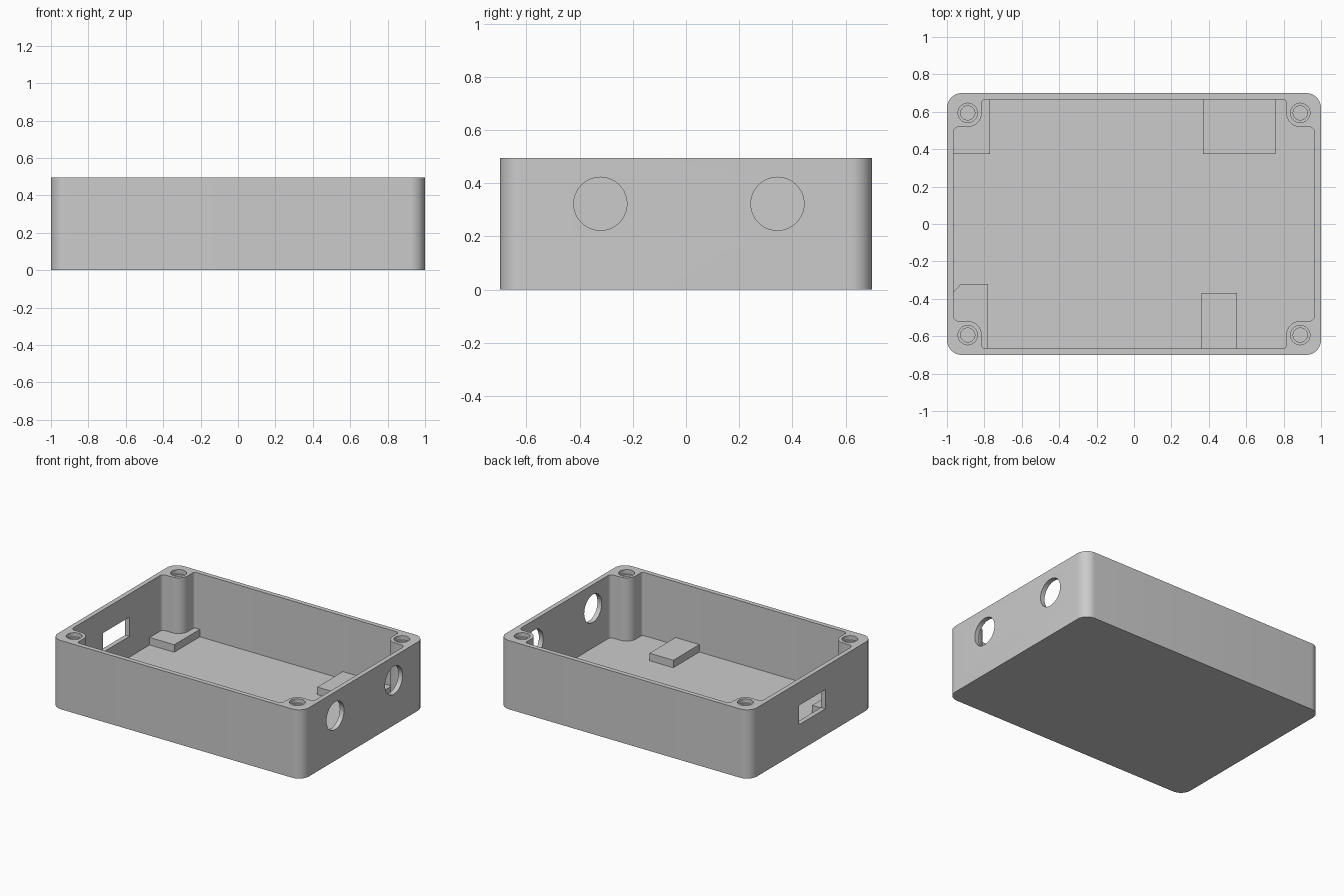
import bpy, bmesh
from math import pi, cos, sin
from mathutils import Matrix

if "Cube" in bpy.data.objects:
    bpy.data.objects.remove(bpy.data.objects["Cube"])

HALF_X, HALF_Y, HEIGHT = 1.0, 0.7, 0.495
WALL, FLOOR = 0.034, 0.04
POST_X, POST_Y, POST_R = 0.889, 0.594, 0.075

grey = bpy.data.materials.new("plain grey")
grey.use_nodes = True
colour = (0.6, 0.6, 0.6, 1)
grey.diffuse_color = colour
grey.node_tree.nodes["Principled BSDF"].inputs["Base Color"].default_value = colour


def arc(cx, cy, r, start, end, steps=10):
    angles = [start + (end - start) * i / steps for i in range(steps + 1)]
    return [(cx + r * cos(a), cy + r * sin(a)) for a in angles]


def four_corners(corner):
    """Mirror one corner path into a closed outline."""
    outline = []
    for sx, sy in ((1, 1), (-1, 1), (-1, -1), (1, -1)):
        path = corner if sx * sy > 0 else corner[::-1]
        outline += [(sx * x, sy * y) for x, y in path]
    return outline


def finish(name, bm):
    bmesh.ops.recalc_face_normals(bm, faces=bm.faces)
    mesh = bpy.data.meshes.new(name)
    bm.to_mesh(mesh)
    bm.free()
    mesh.materials.append(grey)
    obj = bpy.data.objects.new(name, mesh)
    bpy.context.collection.objects.link(obj)
    return obj


def prism(name, outline, z0, z1):
    bm = bmesh.new()
    face = bm.faces.new([bm.verts.new((x, y, z0)) for x, y in outline])
    top = bmesh.ops.extrude_face_region(bm, geom=[face])["geom"]
    verts = [v for v in top if isinstance(v, bmesh.types.BMVert)]
    bmesh.ops.translate(bm, verts=verts, vec=(0, 0, z1 - z0))
    return finish(name, bm)


def box(name, x0, x1, y0, y1, z0, z1):
    return prism(name, [(x0, y0), (x1, y0), (x1, y1), (x0, y1)], z0, z1)


def circle(cx, cy, r):
    return arc(cx, cy, r, 0, 2 * pi, 40)[:-1]


def cut(target, cutters):
    for cutter in cutters:
        cutter.hide_render = True
        mod = target.modifiers.new("cut", 'BOOLEAN')
        mod.operation, mod.solver, mod.object = 'DIFFERENCE', 'EXACT', cutter
    graph = bpy.context.evaluated_depsgraph_get()
    mesh = bpy.data.meshes.new_from_object(target.evaluated_get(graph))
    target.modifiers.clear()
    target.data = mesh
    for cutter in cutters:
        bpy.data.objects.remove(cutter)


# Outer tray body
R = 0.08
case = prism("enclosure_body", four_corners(
    arc(HALF_X - R, HALF_Y - R, R, 0, pi / 2)), 0, HEIGHT)

# Cavity, stepping around a rounded screw post in each corner
ix, iy = HALF_X - WALL, HALF_Y - WALL
f, g = 0.03, 0.02
corner = (arc(ix - f, POST_Y - POST_R - f, f, 0, pi / 2)
          + arc(POST_X, POST_Y, POST_R, -pi / 2, -pi)
          + arc(POST_X - POST_R - g, iy - g, g, 0, pi / 2))
cutters = [prism("cavity", four_corners(corner), FLOOR, HEIGHT + 0.1)]

# Stepped screw holes in the posts
for sx in (-1, 1):
    for sy in (-1, 1):
        x, y = sx * POST_X, sy * POST_Y
        cutters.append(prism("screw_bore", circle(x, y, 0.038), 0.1, HEIGHT + 0.1))
        cutters.append(prism("screw_seat", circle(x, y, 0.052), HEIGHT - 0.03, HEIGHT + 0.1))

# Round ports in one end wall
for y in (-0.322, 0.344):
    port = prism("round_port", circle(0, 0, 0.1), -0.1, 0.1)
    port.data.transform(Matrix.Translation((HALF_X, y, 0.323)) @ Matrix.Rotation(pi / 2, 4, 'Y'))
    cutters.append(port)

# Rectangular port in the other end wall
cutters.append(box("slot_port", -1.1, -0.9, -0.157, 0.144, 0.19, 0.328))
cut(case, cutters)

bpy.ops.object.select_all(action='DESELECT')
case.select_set(True)
bpy.context.view_layer.objects.active = case
bpy.ops.object.shade_smooth_by_angle()

# Support pads on the floor, bedded into the walls
LOW, TOP, BED = FLOOR - 0.015, 0.094, 0.01
box("back_right_pad", -ix - BED, -0.77, 0.375, iy + BED, LOW, TOP)
box("back_left_pad", 0.368, 0.757, 0.375, iy + BED, LOW, TOP)
box("front_left_pad", 0.36, 0.55, -iy - BED, -0.37, LOW, TOP)
prism("front_right_pad", [(-ix - BED, -iy - BED), (-0.78, -iy - BED), (-0.78, -0.32),
                          (-0.925, -0.32), (-ix - BED, -0.375)], LOW, TOP)
